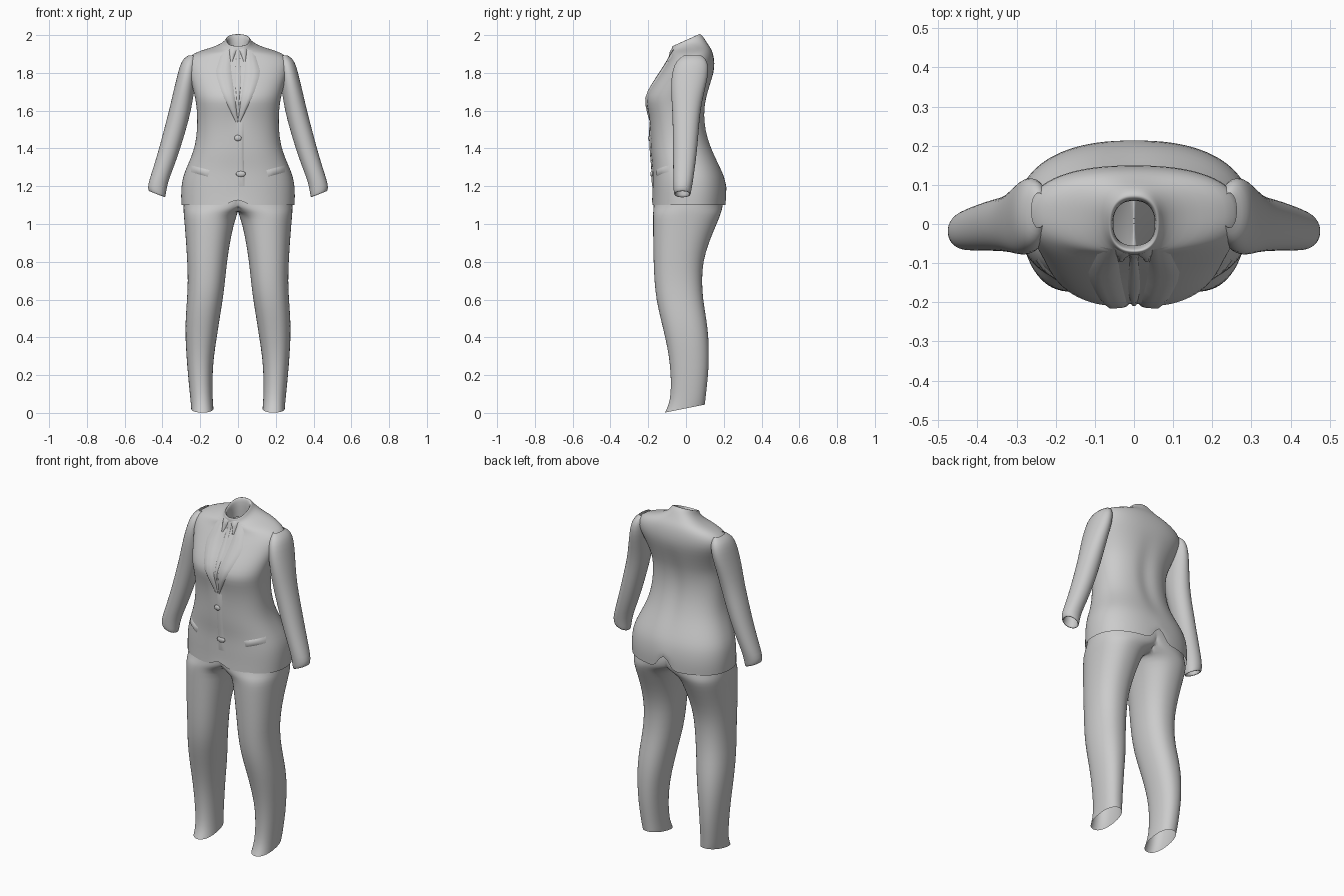
import bpy, bmesh, math
from mathutils import Vector
from mathutils.bvhtree import BVHTree

if "Cube" in bpy.data.objects:
    bpy.data.objects.remove(bpy.data.objects["Cube"])

cloth = bpy.data.materials.new("grey cloth")
cloth.diffuse_color = (0.6, 0.6, 0.6, 1)
cloth.use_nodes = True
cloth.node_tree.nodes["Principled BSDF"].inputs["Base Color"].default_value = cloth.diffuse_color


def finish(name, bm, mirror=False, subsurf=1):
    bmesh.ops.recalc_face_normals(bm, faces=bm.faces)
    me = bpy.data.meshes.new(name)
    bm.to_mesh(me)
    bm.free()
    me.materials.append(cloth)
    ob = bpy.data.objects.new(name, me)
    bpy.context.collection.objects.link(ob)
    bpy.ops.object.select_all(action='DESELECT')
    ob.select_set(True)
    bpy.context.view_layer.objects.active = ob
    bpy.ops.object.shade_smooth()
    if mirror:
        m = ob.modifiers.new("mirror", 'MIRROR')
        m.merge_threshold = 0.0005
    if subsurf:
        s = ob.modifiers.new("smooth", 'SUBSURF')
        s.levels = s.render_levels = subsurf
    return ob


def loft(rows, seg, n=2.0, shape=None):
    """Open tube through rows of (z, x0, x1, y_front, y_back, tilt_x, tilt_y)."""
    bm = bmesh.new()
    rings = []
    for row in rows:
        z, x0, x1, y0, y1, tx, ty = (tuple(row) + (0, 0))[:7]
        ring = []
        for i in range(seg):
            a = 2 * math.pi * i / seg
            c, s = math.cos(a), math.sin(a)
            u = math.copysign(abs(c) ** (2 / n), c) * (x1 - x0) / 2
            v = math.copysign(abs(s) ** (2 / n), s) * (y1 - y0) / 2
            p = Vector(((x0 + x1) / 2 + u, (y0 + y1) / 2 + v, 0))
            p.z = z + tx * u + ty * p.y
            ring.append(bm.verts.new(shape(p) if shape else p))
        rings.append(ring)
    for a, b in zip(rings, rings[1:]):
        for i in range(seg):
            j = (i + 1) % seg
            bm.faces.new((a[i], a[j], b[j], b[i]))
    return bm


# Jacket body: hem, hips, waist, bust, shoulders, folded collar
def jacket_shape(p):
    if p.y > 0.05 and 1.25 < p.z < 1.8:          # spine groove
        p.y -= 0.014 * math.exp(-(p.x / 0.04) ** 2) * math.sin((p.z - 1.25) / 0.55 * math.pi)
    if p.y < -0.05 and 1.5 < p.z < 1.8:          # dip between the lapels
        p.y += 0.012 * math.exp(-(p.x / 0.04) ** 2)
    if p.z < 1.3:                                # front cutaway and back vent
        h, x = (0.09, p.x + 0.02) if p.y < 0 else (0.11, p.x)
        p.z = max(p.z, 1.10 + h * max(0, 1 - abs(x) / 0.035))
    return p


body = [(1.10, .30, -.180, .212), (1.15, .302, -.178, .215), (1.20, .300, -.178, .212),
        (1.25, .292, -.177, .203), (1.30, .272, -.178, .183), (1.36, .246, -.185, .155),
        (1.42, .226, -.188, .130), (1.50, .216, -.190, .107), (1.58, .216, -.200, .100),
        (1.64, .222, -.216, .106), (1.68, .230, -.214, .114), (1.74, .245, -.180, .130),
        (1.80, .266, -.138, .147), (1.85, .280, -.105, .152), (1.885, .262, -.085, .145, .1),
        (1.91, .205, -.080, .132, .15), (1.925, .135, -.078, .118, .2),
        (1.943, .085, -.077, .100, .35), (1.962, .069, -.076, .086, .42),
        (1.975, .064, -.073, .072, .45), (1.974, .057, -.066, .064, .45),
        (1.94, .052, -.058, .058, .4), (1.89, .054, -.055, .06)]
rows = [(r[0], -r[1], r[1], r[2], r[3], 0, r[4] if len(r) > 4 else 0) for r in body]
jacket = finish("jacket_body", loft(rows, 48, 2.35, jacket_shape))

# Sleeves, open at the cuffs
sleeve = [(1.893, .225, .262, -.01, .08), (1.875, .215, .290, -.04, .105),
          (1.84, .215, .308, -.065, .120), (1.78, .220, .323, -.078, .117),
          (1.70, .232, .343, -.080, .097), (1.60, .248, .365, -.073, .076),
          (1.50, .275, .392, -.070, .068), (1.40, .305, .418, -.069, .060),
          (1.30, .340, .448, -.068, .048), (1.22, .372, .474, -.068, .036),
          (1.175, .382, .478, -.066, .028, .35), (1.153, .385, .472, -.062, .024, .4),
          (1.16, .393, .464, -.054, .016, .4), (1.22, .385, .458, -.054, .018)]
finish("sleeves", loft(sleeve, 24, 2.1), mirror=True)

# Trousers: one leg clamped to the centre plane, then mirrored
leg = [(1.22, -.27, .270, -.160, .180), (1.15, -.25, .286, -.168, .197),
       (1.10, -.16, .289, -.172, .196), (1.075, -.07, .289, -.174, .191),
       (1.05, .004, .288, -.175, .183), (1.00, .022, .283, -.175, .163),
       (.90, .043, .275, -.174, .120), (.80, .058, .269, -.172, .090),
       (.70, .068, .265, -.168, .084), (.60, .080, .270, -.158, .090),
       (.50, .097, .278, -.135, .108), (.40, .112, .279, -.110, .120),
       (.30, .128, .273, -.090, .122), (.20, .135, .265, -.080, .118),
       (.10, .135, .255, -.080, .106), (.05, .132, .250, -.092, .102, 0, .1),
       (.024, .130, .248, -.112, .100, 0, .2)]


def clamp(p):
    p.x = max(p.x, 0)
    return p


bm = loft(leg, 32, 2.25, clamp)
inner = [f for f in bm.faces if all(v.co.x < 1e-5 for v in f.verts)]
bmesh.ops.delete(bm, geom=inner, context='FACES')
bmesh.ops.remove_doubles(bm, verts=bm.verts, dist=1e-5)
finish("trousers", bm, mirror=True)

# Surface-hugging panels laid on the jacket
dg = bpy.context.evaluated_depsgraph_get()
tree = BVHTree.FromObject(jacket, dg)


def panel(name, left, right, lift=0.007, side=-1, cols=5, steps=10):
    """Patch between two edge polylines of (x, z), projected onto the cloth."""
    def at(line, t):
        k = t * (len(line) - 1)
        i = min(int(k), len(line) - 2)
        return Vector(line[i]).lerp(Vector(line[i + 1]), k - i)
    bm = bmesh.new()
    grid = []
    for r in range(steps + 1):
        a, b = at(left, r / steps), at(right, r / steps)
        line = []
        for c in range(cols + 1):
            q = a.lerp(b, c / cols)
            hit = tree.ray_cast(Vector((q.x, side, q.y)), Vector((0, -side, 0)))[0]
            edge = c in (0, cols) or r in (0, steps)
            y = hit.y if hit else side * 0.07
            line.append(bm.verts.new((q.x, y + side * (0.001 if edge else lift), q.y)))
        grid.append(line)
    for a, b in zip(grid, grid[1:]):
        for c in range(cols):
            bm.faces.new((a[c], a[c + 1], b[c + 1], b[c]))
    return finish(name, bm, subsurf=0)


for s, tag in ((-1, "left"), (1, "right")):
    # Lapel running from collar to the top button
    panel(tag + "_lapel", [(s * .045, 1.925), (s * .035, 1.80), (s * .018, 1.68), (0, 1.54)],
          [(s * .085, 1.915), (s * .120, 1.80), (s * .080, 1.68), (s * .012, 1.54)], .009)
    # Shirt collar point
    panel(tag + "_shirt_collar", [(s * .006, 1.925), (s * .03, 1.86)],
          [(s * .05, 1.935), (s * .04, 1.86)], .009, cols=4, steps=5)
    # Pocket flap
    panel(tag + "_pocket_flap", [(s * .15, 1.285), (s * .16, 1.25)],
          [(s * .245, 1.31), (s * .25, 1.275)], .007, cols=6, steps=4)
panel("tie", [(-.014, 1.92), (-.010, 1.87), (-.016, 1.76), (-.003, 1.62)],
      [(.014, 1.92), (.010, 1.87), (.016, 1.76), (.003, 1.62)], .006, cols=4)
panel("front_overlap", [(-.004, 1.54), (-.006, 1.35), (-.002, 1.20)],
      [(.03, 1.54), (.03, 1.35), (.035, 1.20)], .006)

# Buttons with the gathered cloth around them
for i, (x, z, w) in enumerate(((.0, 1.455, .02), (.015, 1.265, .026))):
    hit = tree.ray_cast(Vector((x, -1, z)), Vector((0, 1, 0)))[0]
    bm = bmesh.new()
    bmesh.ops.create_uvsphere(bm, u_segments=12, v_segments=8, radius=1)
    for v in bm.verts:
        v.co = Vector((x + v.co.x * w, hit.y - .003 + v.co.y * .009, z + v.co.z * .016))
    finish("button_%d" % (i + 1), bm, subsurf=0)
